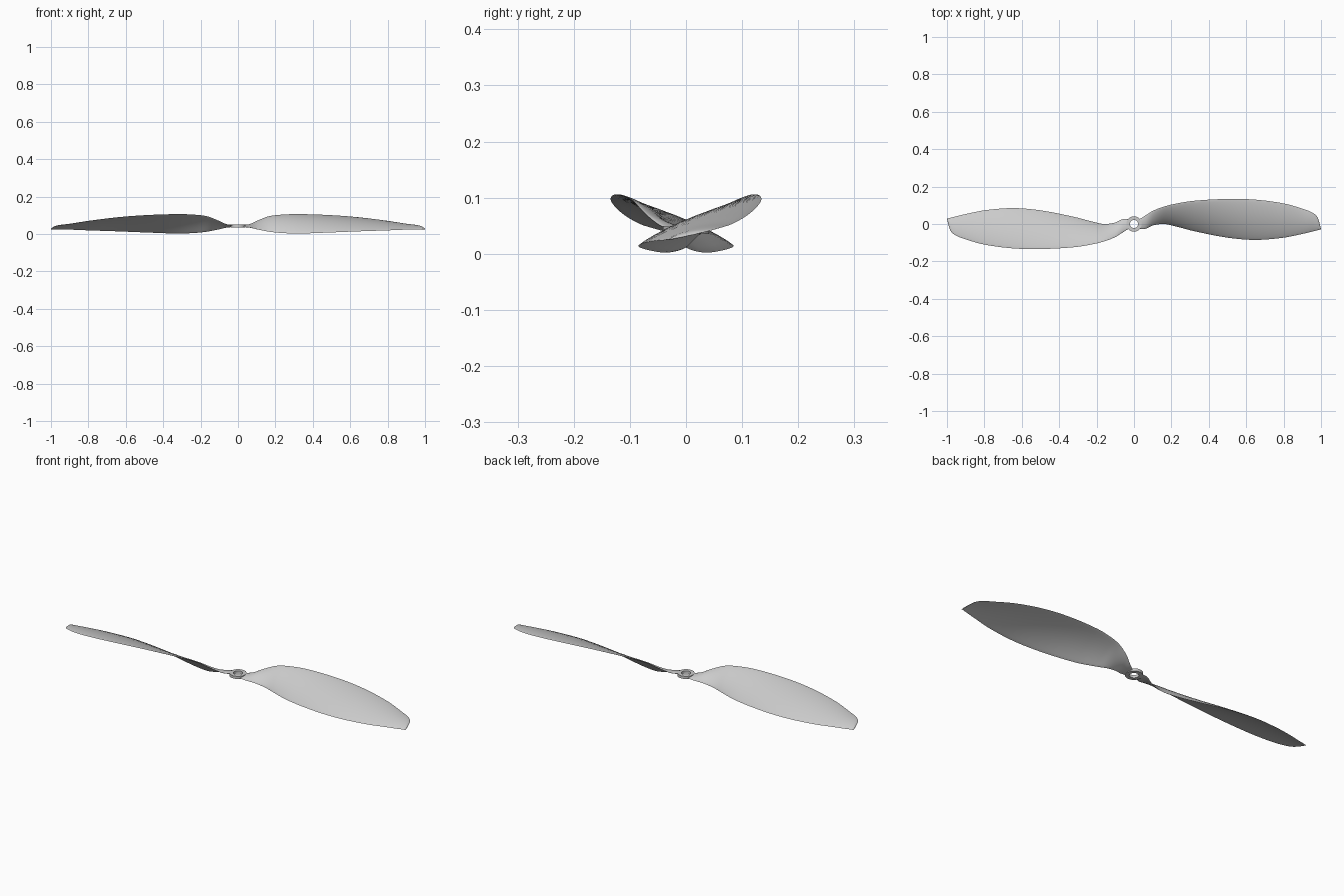
import bpy, bmesh, math
from mathutils import Vector

if "Cube" in bpy.data.objects:
    bpy.data.objects.remove(bpy.data.objects["Cube"])

grey = bpy.data.materials.new("light grey plastic")
grey.use_nodes = True
grey.diffuse_color = (0.6, 0.6, 0.6, 1)
grey.node_tree.nodes["Principled BSDF"].inputs["Base Color"].default_value = (0.6, 0.6, 0.6, 1)

# Blade stations: x, leading edge y and z, trailing edge y and z
STATIONS = [
    (0.027, 0.024, 0.045, -0.027, 0.039),
    (0.06, 0.045, 0.05, -0.026, 0.035),
    (0.1, 0.07, 0.069, -0.008, 0.025),
    (0.16, 0.093, 0.093, 0.0, 0.013),
    (0.22, 0.108, 0.102, -0.012, 0.006),
    (0.32, 0.124, 0.106, -0.038, 0.002),
    (0.5, 0.134, 0.1, -0.073, 0.008),
    (0.65, 0.13, 0.088, -0.085, 0.014),
    (0.8, 0.11, 0.069, -0.073, 0.019),
    (0.9, 0.082, 0.053, -0.053, 0.023),
    (0.955, 0.06, 0.046, -0.04, 0.024),
    (0.98, 0.038, 0.04, -0.034, 0.025),
    (0.99, 0.012, 0.034, -0.031, 0.025),
    (1.0, -0.027, 0.026, -0.03, 0.025),
]
STEPS, CHORD = 5, 12


def spline(rows):
    """Catmull-Rom interpolation through the stations, spaced by x."""
    pts = [Vector(r) for r in rows]
    tang = []
    for i in range(len(pts)):
        a, b = pts[max(i - 1, 0)], pts[min(i + 1, len(pts) - 1)]
        tang.append((b - a) / (b[0] - a[0]))
    out = []
    for i in range(len(pts) - 1):
        p, q = pts[i], pts[i + 1]
        h = q[0] - p[0]
        for s in range(STEPS):
            t = s / STEPS
            out.append(p * (2*t**3 - 3*t**2 + 1) + tang[i] * h * (t**3 - 2*t**2 + t)
                       + q * (3*t**2 - 2*t**3) + tang[i + 1] * h * (t**3 - t**2))
    return out + [pts[-1]]


def section(row):
    """Closed thin cambered aerofoil between the two edges."""
    x, ly, lz, ty, tz = row
    lead, trail = Vector((x, ly, lz)), Vector((x, ty, tz))
    along = lead - trail
    normal = Vector((0, -along.z, along.y)).normalized()
    chord = along.length
    camber = 0.06 * chord * min(1, x / 0.2)
    thick = min(0.005 - 0.0025 * x, 0.1 * chord)
    loop = []
    for side in (1, -1):
        for k in range(CHORD):
            t = 0.5 - 0.5 * math.cos(math.pi * k / CHORD)
            t = t if side > 0 else 1 - t
            bulge = 4 * t * (1 - t)
            offset = camber * bulge + side * thick * math.sqrt(bulge)
            loop.append(trail + along * t + normal * offset)
    return loop


def finish(bm, name, angle):
    bmesh.ops.recalc_face_normals(bm, faces=bm.faces)
    mesh = bpy.data.meshes.new(name)
    bm.to_mesh(mesh)
    bm.free()
    mesh.materials.append(grey)
    obj = bpy.data.objects.new(name, mesh)
    bpy.context.collection.objects.link(obj)
    bpy.ops.object.select_all(action='DESELECT')
    obj.select_set(True)
    bpy.context.view_layer.objects.active = obj
    bpy.ops.object.shade_smooth_by_angle(angle=math.radians(angle))
    return obj


def skin(bm, rings, closed=False):
    """Bridge consecutive rings of points with quads."""
    rows = [[bm.verts.new(p) for p in ring] for ring in rings]
    n = len(rows[0])
    for i in range(len(rows) if closed else len(rows) - 1):
        a, b = rows[i], rows[(i + 1) % len(rows)]
        for k in range(n):
            bm.faces.new((a[k], a[(k + 1) % n], b[(k + 1) % n], b[k]))
    if not closed:
        bm.faces.new(rows[0])
        bm.faces.new(rows[-1])


# Two twisted blades, half a turn apart
for name, turn in (("left_blade", 1), ("right_blade", -1)):
    bm = bmesh.new()
    skin(bm, [[Vector((p.x * turn, p.y * turn, p.z)) for p in section(r)]
              for r in spline(STATIONS)])
    finish(bm, name, 50)

# Hub ring with a shaft hole
bm = bmesh.new()
profile = [(0.022, 0.035), (0.041, 0.035), (0.041, 0.049), (0.022, 0.049)]
SIDES = 48
skin(bm, [[Vector((r * math.cos(2 * math.pi * i / SIDES),
                   r * math.sin(2 * math.pi * i / SIDES), z)) for r, z in profile]
          for i in range(SIDES)], closed=True)
finish(bm, "hub_ring", 40)
